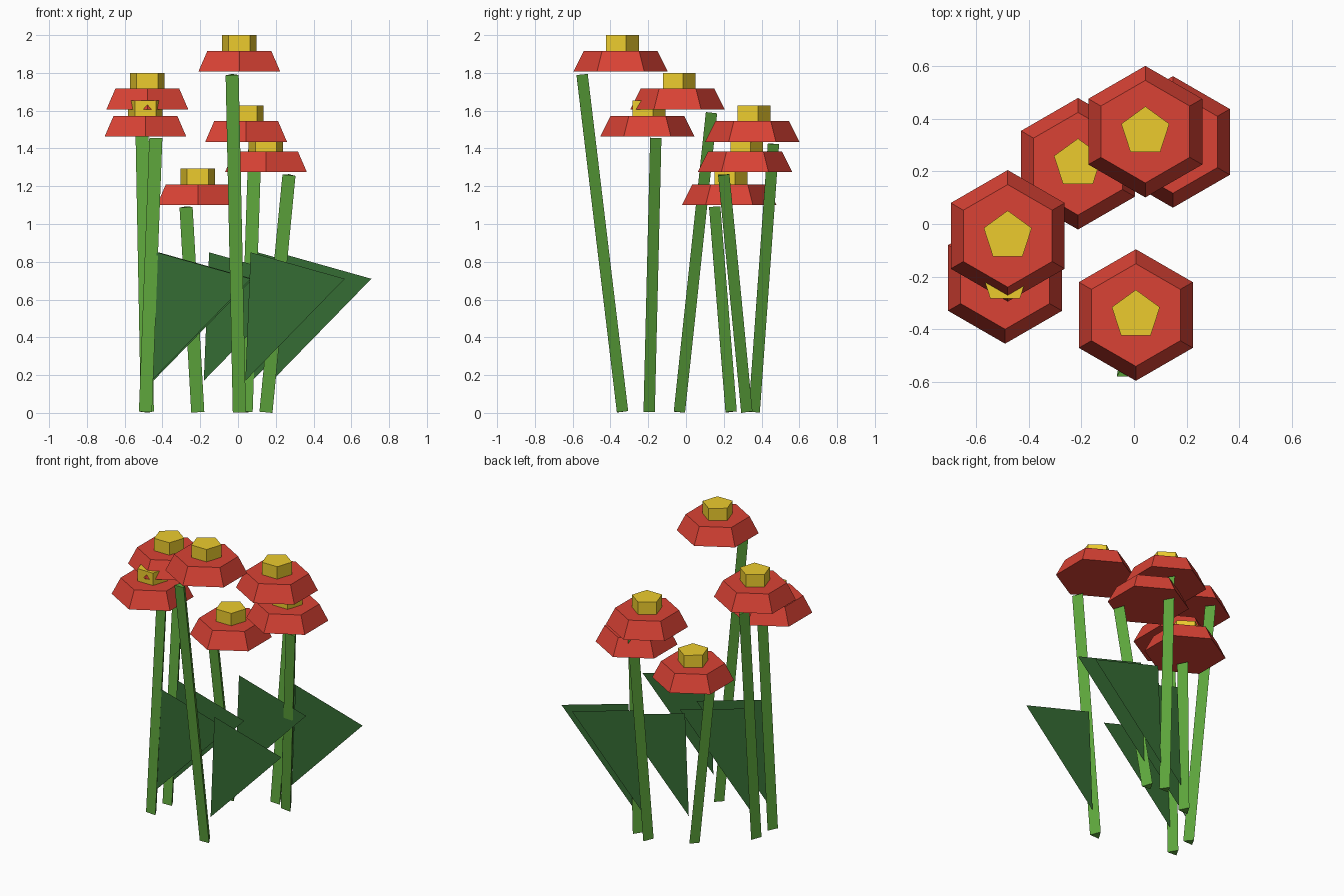
import bpy, bmesh
from math import sin, cos, pi
from mathutils import Vector

if "Cube" in bpy.data.objects:
    bpy.data.objects.remove(bpy.data.objects["Cube"])


def material(name, rgb):
    m = bpy.data.materials.new(name)
    m.diffuse_color = (*rgb, 1)
    m.use_nodes = True
    m.node_tree.nodes["Principled BSDF"].inputs["Base Color"].default_value = m.diffuse_color
    return m


STEM = material("stem_green", (0.11, 0.38, 0.045))
LEAF = material("leaf_green", (0.036, 0.15, 0.034))
PETAL = material("petal_red", (0.70, 0.055, 0.035))
CENTRE = material("centre_yellow", (0.84, 0.60, 0.027))


def make_object(name, bm, mat):
    me = bpy.data.meshes.new(name)
    bm.to_mesh(me)
    bm.free()
    me.materials.append(mat)
    ob = bpy.data.objects.new(name, me)
    bpy.context.collection.objects.link(ob)
    return ob


def frustum(name, sides, start, end, r1, r2, mat):
    """Closed n-sided prism from start to end, first corner towards +y."""
    start, end = Vector(start), Vector(end)
    turn = Vector((0, 0, 1)).rotation_difference(end - start)
    bm = bmesh.new()
    rings = []
    for point, r in ((start, r1), (end, r2)):
        rings.append([bm.verts.new(point + turn @ Vector(
            (-r * sin(2 * pi * i / sides), r * cos(2 * pi * i / sides), 0)))
            for i in range(sides)])
    low, high = rings
    bm.faces.new(low[::-1])
    bm.faces.new(high)
    for i in range(sides):
        j = (i + 1) % sides
        bm.faces.new((low[i], low[j], high[j], high[i]))
    return make_object(name, bm, mat)


def leaf(name, x, y):
    """Flat triangular leaf beside the stem."""
    bm = bmesh.new()
    corners = ((0.032, 0.17), (0.558, 0.71), (0.06, 0.85))
    bm.faces.new([bm.verts.new((x + dx, y, z)) for dx, z in corners])
    return make_object(name, bm, LEAF)


# Each flower: ground point x, y; head base height; leaning stem tip x, y, z
flowers = [
    (0.043, 0.351, 1.435, (0.09, 0.453, 1.425)),
    (0.148, 0.312, 1.275, (0.27, 0.19, 1.26)),
    (-0.213, 0.229, 1.1, (-0.275, 0.142, 1.09)),
    (-0.48, -0.045, 1.607, (-0.51, 0.125, 1.59)),
    (-0.49, -0.205, 1.462, (-0.435, -0.17, 1.455)),
    (0.007, -0.346, 1.807, (-0.031, -0.56, 1.79)),
]

for n, (x, y, z, tip) in enumerate(flowers, 1):
    frustum(f"stem_{n}", 3, (x, y, 0.005), tip, 0.04, 0.04, STEM)
    leaf(f"leaf_{n}", x, y)
    frustum(f"petals_{n}", 6, (x, y, z), (x, y, z + 0.11), 0.25, 0.195, PETAL)
    frustum(f"flower_centre_{n}", 5, (x, y, z + 0.10), (x, y, z + 0.193),
            0.096, 0.096, CENTRE)
